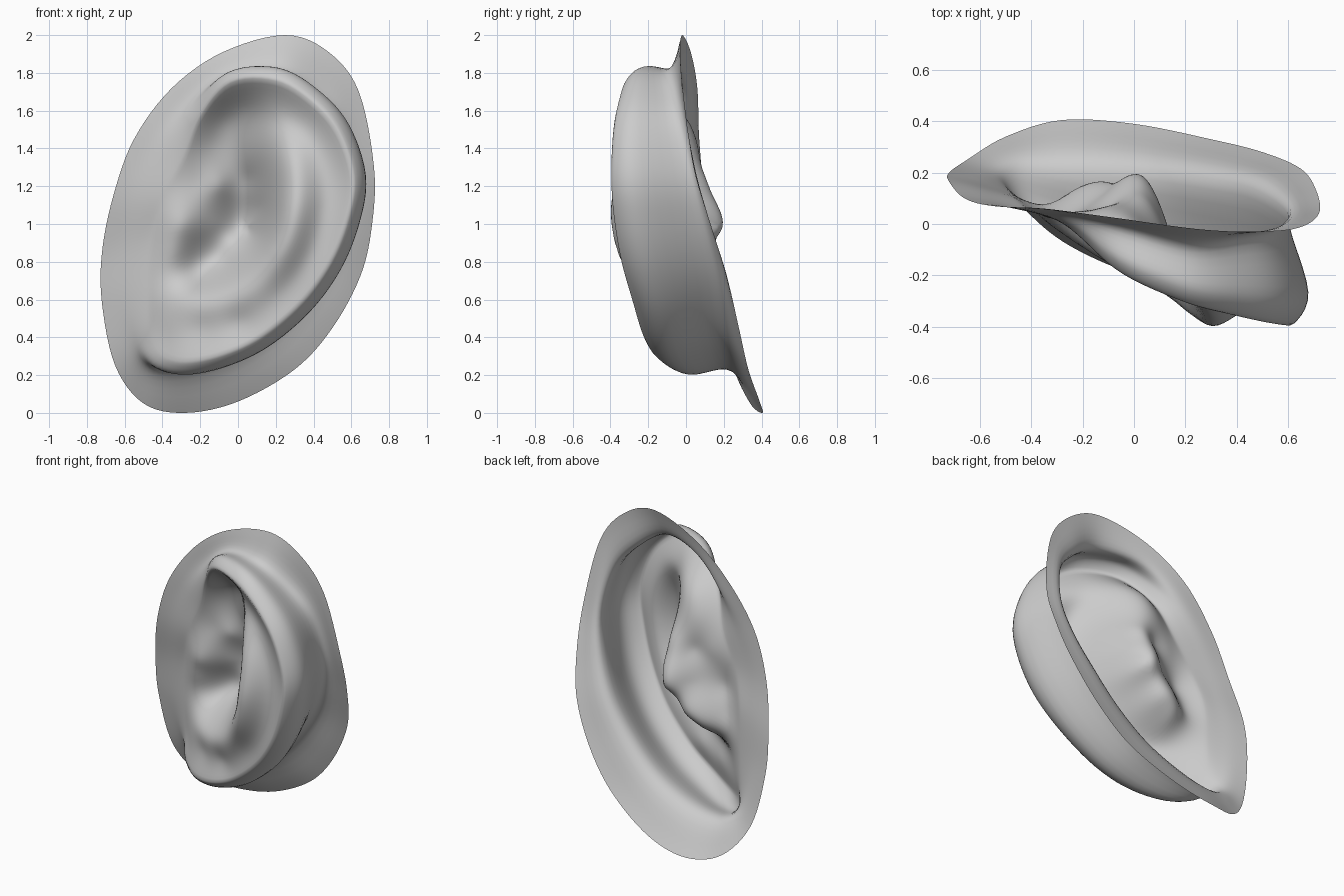
import bpy, bmesh, math
from mathutils import Vector as V

if "Cube" in bpy.data.objects:
    bpy.data.objects.remove(bpy.data.objects["Cube"])

# Closed guide loops (x, y, z), clockwise from the top: skin edge, crease behind the ear, rim crest
EDGE = [(.25,-.02,2), (.48,-.03,1.91), (.64,-.015,1.7), (.72,.04,1.3), (.71,.13,1), (.65,.215,.73),
        (.5,.28,.45), (.3,.33,.23), (0,.39,.06), (-.28,.405,0), (-.5,.34,.05), (-.65,.25,.25),
        (-.72,.2,.58), (-.72,.165,.85), (-.66,.1,1.15), (-.55,.07,1.45), (-.35,.06,1.72), (-.08,.025,1.91)]
CREASE = [(.22,-.09,1.82), (.42,-.06,1.69), (.55,-.03,1.52), (.6,.03,1.25), (.55,.09,1.01), (.44,.15,.78),
          (.29,.18,.58), (.1,.21,.4), (-.1,.23,.29), (-.3,.24,.23), (-.47,.245,.23), (-.57,.21,.33),
          (-.63,.175,.59), (-.63,.145,.87), (-.57,.085,1.15), (-.45,.06,1.43), (-.27,.04,1.65), (-.05,-.02,1.8)]
CREST = [(.2,-.31,1.76), (.39,-.36,1.65), (.53,-.39,1.49), (.61,-.4,1.25), (.58,-.385,1.03), (.49,-.345,.8),
         (.34,-.285,.59), (.13,-.23,.41), (-.08,-.17,.31), (-.28,-.07,.27), (-.41,.04,.31), (-.46,.11,.43),
         (-.47,.115,.64), (-.46,.1,.9), (-.4,.05,1.13), (-.28,.015,1.36), (-.2,-.06,1.57), (-.04,-.2,1.75)]

# Relief strokes inside the rim (x, y, z)
SCAPHA = [(.2,-.21,1.6), (.36,-.29,1.48), (.45,-.325,1.25), (.43,-.33,1), (.34,-.3,.77), (.15,-.24,.57)]
ANTIHELIX = [(.23,-.25,1.47), (.28,-.345,1.3), (.26,-.365,1.1), (.21,-.33,.92), (.09,-.24,.74),
             (-.08,-.135,.64), (-.28,-.02,.6)]
FOSSA = [(.04,-.06,1.6), (-.07,.01,1.55), (-.13,.05,1.43), (.03,.03,1.38)]
CONCHA = [(.06,.08,1.24), (.1,.08,1.08), (.06,.14,.95), (-.03,.155,.92), (-.08,.12,.79), (-.24,.13,.78),
          (-.2,.09,.71)]
CRUS = [(-.22,.05,1.22), (-.1,.065,1.2), (-.12,.12,1)]
TRAGUS = [(-.3,.02,.99), (-.2,.12,.9), (-.34,.06,.84)]
LOBE = [(-.2,-.075,.45), (0,-.165,.48), (-.37,.03,.46)]
CENTRE = (.05, 1.0)


def cat(p, t):
    """Catmull-Rom blend of four points"""
    a, b, c, d = p
    return .5 * (2*b + (c-a)*t + (2*a - 5*b + 4*c - d)*t*t + (3*b - a - 3*c + d)*t**3)


def smooth_loop(pts, sub=6):
    pts = [V(p) for p in pts]
    n = len(pts)
    return [cat([pts[(i+k) % n] for k in (-1, 0, 1, 2)], s/sub) for i in range(n) for s in range(sub)]


def smooth_line(pts, sub):
    pts = [V(p) for p in pts]
    pts = [2*pts[0] - pts[1]] + pts + [2*pts[-1] - pts[-2]]
    out = [cat(pts[i:i+4], s/sub) for i in range(len(pts)-3) for s in range(sub)]
    return out + [pts[-2]]


def kernel(ax, az, bx, bz):
    r2 = (ax-bx)**2 + (az-bz)**2
    return r2 * math.log(r2) if r2 > 1e-12 else 0.0


def fit_relief(data):
    """Thin-plate surface y(x, z) through the given points"""
    n = len(data)
    m = [[0.0]*(n+4) for _ in range(n+3)]
    for i, p in enumerate(data):
        for j, q in enumerate(data):
            m[i][j] = kernel(p.x, p.z, q.x, q.z)
        for k, v in enumerate((1, p.x, p.z)):
            m[i][n+k] = m[n+k][i] = v
        m[i][-1] = p.y
    size = n + 3
    for c in range(size):
        piv = max(range(c, size), key=lambda r: abs(m[r][c]))
        m[c], m[piv] = m[piv], m[c]
        for r in range(c+1, size):
            f = m[r][c] / m[c][c]
            if f:
                m[r] = [u - f*w for u, w in zip(m[r], m[c])]
    s = [0.0]*size
    for r in reversed(range(size)):
        s[r] = (m[r][-1] - sum(m[r][k]*s[k] for k in range(r+1, size))) / m[r][r]
    return lambda x, z: s[n] + s[n+1]*x + s[n+2]*z + sum(
        s[i]*kernel(x, z, p.x, p.z) for i, p in enumerate(data))


edge, crease, crest = map(smooth_loop, (EDGE, CREASE, CREST))
strokes = smooth_line(SCAPHA, 3) + smooth_line(ANTIHELIX, 3)
strokes += [V(p) for p in FOSSA + CONCHA + CRUS + TRAGUS + LOBE]
relief = fit_relief(crest[::3] + strokes)

bm = bmesh.new()
columns = []
RINGS = 28
middle = bm.verts.new((CENTRE[0], relief(*CENTRE), CENTRE[1]))
for i, (e, c, r) in enumerate(zip(edge, crease, crest)):
    # outer wall overhangs the crease where the rim stands high above it
    h = c.y - r.y
    w = min(1, max(0, (h-.1)/.12))
    a, b = crest[i-1], crest[(i+1) % len(crest)]
    out = V((a.z-b.z, 0, b.x-a.x)).normalized() * .07
    tall = V((r.x, c.y - .7*h, r.z)) + out
    wall = ((c+r)/2).lerp(tall, w)
    inner = []
    for j in range(1, RINGS):
        t = 1 - j/RINGS
        x = CENTRE[0] + (r.x-CENTRE[0])*t
        z = CENTRE[1] + (r.z-CENTRE[1])*t
        inner.append(V((x, relief(x, z), z)))
    skin = smooth_line([e, c, wall, r, inner[1]], 6)[:-7]
    columns.append([bm.verts.new(p) for p in skin + [r] + inner])

# Skin the columns into one open sheet
for a, b in zip(columns, columns[1:] + columns[:1]):
    for i in range(len(a)-1):
        bm.faces.new((a[i], a[i+1], b[i+1], b[i]))
    bm.faces.new((a[-1], middle, b[-1]))
# Merge the doubled crest ring, soften the sheet, face the normals forward
bmesh.ops.remove_doubles(bm, verts=bm.verts, dist=1e-5)
for _ in range(2):
    bmesh.ops.smooth_vert(bm, verts=[v for v in bm.verts if not v.is_boundary], factor=.4,
                          use_axis_x=True, use_axis_y=True, use_axis_z=True)
bmesh.ops.recalc_face_normals(bm, faces=bm.faces)
bm.normal_update()
if middle.normal.y > 0:
    bmesh.ops.reverse_faces(bm, faces=bm.faces)
for f in bm.faces:
    f.smooth = True

mesh = bpy.data.meshes.new("ear")
bm.to_mesh(mesh)
bm.free()
ear = bpy.data.objects.new("ear", mesh)
bpy.context.collection.objects.link(ear)
